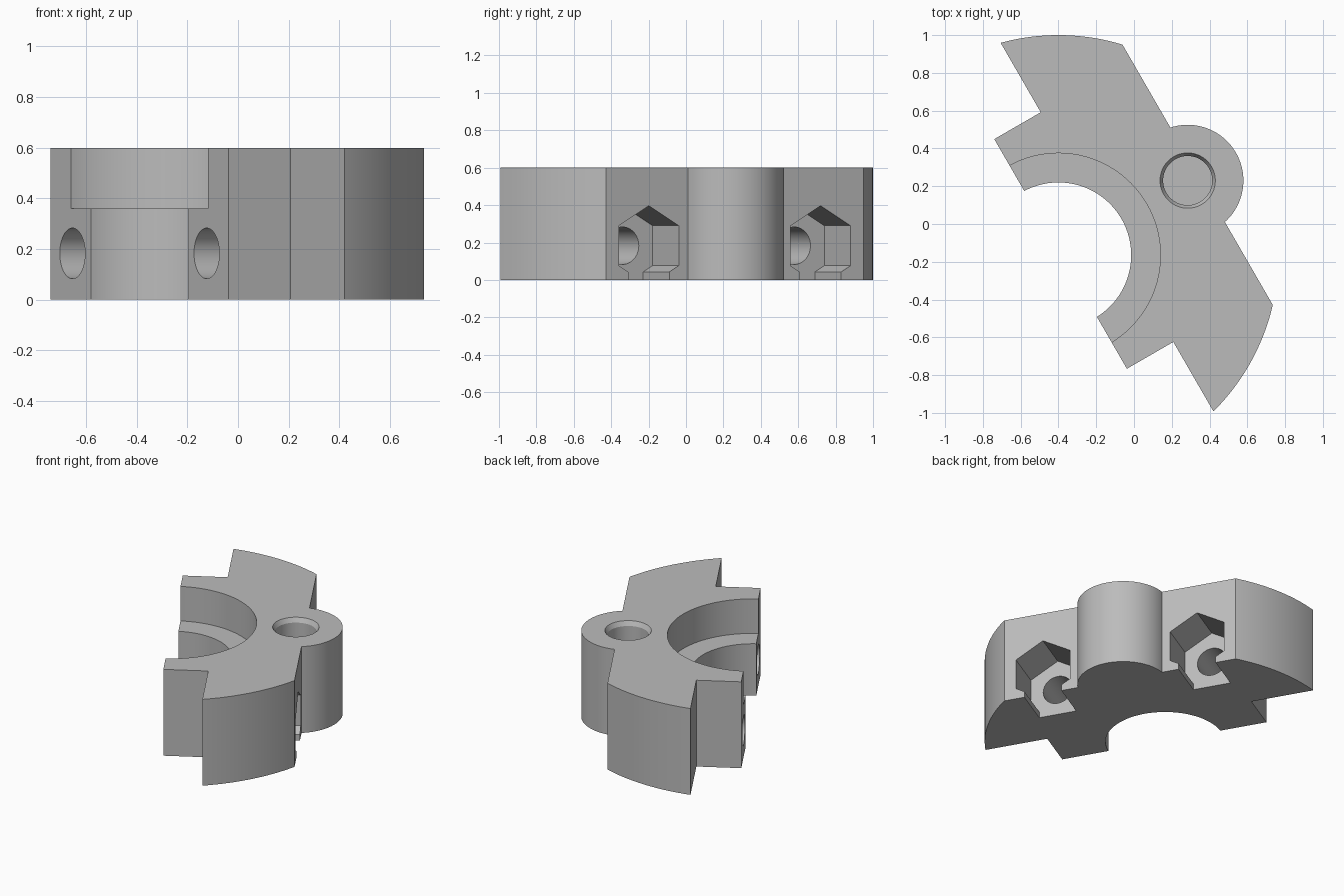
import bpy, bmesh, math
from mathutils import Matrix, Vector

cube = bpy.data.objects.get("Cube")
if cube:
    bpy.data.objects.remove(cube, do_unlink=True)

# Key sizes, in a frame centred on the bore with u pointing at the lug
BORE, COUNTERBORE, OUTER = 0.385, 0.54, 1.165
HEIGHT, LEDGE = 0.6, 0.36
SPLIT, BACK = 0.013, 0.851
LUG_U, LUG_R = 0.79, 0.295
BOLT_V, BOLT_Z, BOLT_R = 0.53, 0.183, 0.1
NUT_R, NUT_FLOOR, SLOT = 0.2136, 0.57, 0.127
PLACE = Matrix.Translation((-0.4, -0.165, 0)) @ Matrix.Rotation(math.radians(30), 4, 'Z')

grey = bpy.data.materials.new("plain grey")
grey.use_nodes = True
colour = (0.5, 0.5, 0.5, 1)
grey.diffuse_color = colour
grey.node_tree.nodes["Principled BSDF"].inputs["Base Color"].default_value = colour


def finish(name, bm, cutter=True):
    bmesh.ops.recalc_face_normals(bm, faces=bm.faces)
    mesh = bpy.data.meshes.new(name)
    bm.to_mesh(mesh)
    bm.free()
    mesh.transform(PLACE)
    mesh.materials.append(grey)
    obj = bpy.data.objects.new(name, mesh)
    bpy.context.collection.objects.link(obj)
    obj.hide_render = cutter
    return obj


def prism(name, points, offset, cutter=True):
    bm = bmesh.new()
    face = bm.faces.new([bm.verts.new(p) for p in points])
    grown = bmesh.ops.extrude_face_region(bm, geom=[face])["geom"]
    bmesh.ops.translate(bm, vec=Vector(offset),
                        verts=[g for g in grown if isinstance(g, bmesh.types.BMVert)])
    return finish(name, bm, cutter)


def lathe(name, u, z0, z1, r0, r1):
    bm = bmesh.new()
    bmesh.ops.create_cone(bm, cap_ends=True, segments=96, radius1=r0, radius2=r1, depth=z1 - z0,
                          matrix=Matrix.Translation((u, 0, (z0 + z1) / 2)))
    return finish(name, bm)


def arc(cu, r, a0, a1, n):
    return [(cu + r * math.cos(a0 + (a1 - a0) * i / n), r * math.sin(a0 + (a1 - a0) * i / n))
            for i in range(n + 1)]


# Half-ring body outline with end notches, flat back and round lug
bore_end = math.acos(SPLIT / BORE)
tip, corner = math.acos(0.297 / OUTER), math.acos(BACK / OUTER)
lug_end = math.acos((BACK - LUG_U) / LUG_R)
outline = (arc(0, BORE, bore_end, -bore_end, 64)
           + [(SPLIT, -0.702), (0.297, -0.702)]
           + arc(0, OUTER, -tip, -corner, 24)
           + arc(LUG_U, LUG_R, -lug_end, lug_end, 48)
           + arc(0, OUTER, corner, tip, 24)
           + [(0.297, 0.702), (SPLIT, 0.702)])
body = prism("clamp_body", [(u, v, 0) for u, v in outline], (0, 0, HEIGHT), cutter=False)

# Counterbore and chamfered blind hole in the lug
cutters = [
    lathe("counterbore_cutter", 0, LEDGE, HEIGHT + 0.1, COUNTERBORE, COUNTERBORE),
    lathe("lug_hole_cutter", LUG_U, 0.22, HEIGHT + 0.1, 0.13, 0.13),
    lathe("lug_chamfer_cutter", LUG_U, HEIGHT - 0.03, HEIGHT + 0.001, 0.13, 0.147),
]

# Bolt holes and hexagonal nut pockets, open to the underside
for side, sign in (("left", 1), ("right", -1)):
    v = sign * BOLT_V
    ring = arc(v, BOLT_R, 0, math.tau * 47 / 48, 47)
    cutters.append(prism(side + "_bolt_cutter",
                         [(-0.1, a, b + BOLT_Z) for a, b in ring], (0.8, 0, 0)))
    half = NUT_R * math.cos(math.pi / 6)
    low = BOLT_Z - NUT_R / 2
    shoulder = low - (half - SLOT) * math.tan(math.pi / 6)
    edge = [(half, BOLT_Z + NUT_R / 2), (half, low), (SLOT, shoulder), (SLOT, -0.1)]
    pocket = [(0, BOLT_Z + NUT_R)] + edge + [(-a, z) for a, z in reversed(edge)]
    cutters.append(prism(side + "_nut_cutter",
                         [(NUT_FLOOR, v + a, z) for a, z in pocket], (0.5, 0, 0)))

for cutter in cutters:
    mod = body.modifiers.new(cutter.name, 'BOOLEAN')
    mod.operation, mod.solver, mod.object = 'DIFFERENCE', 'EXACT', cutter

# Apply the cuts, then remove the helpers
bpy.context.view_layer.update()
cut = bpy.data.meshes.new_from_object(body.evaluated_get(bpy.context.evaluated_depsgraph_get()))
body.modifiers.clear()
body.data = cut
for cutter in cutters:
    bpy.data.objects.remove(cutter, do_unlink=True)

bpy.ops.object.select_all(action='DESELECT')
body.select_set(True)
bpy.context.view_layer.objects.active = body
bpy.ops.object.shade_smooth_by_angle(angle=math.radians(25))
